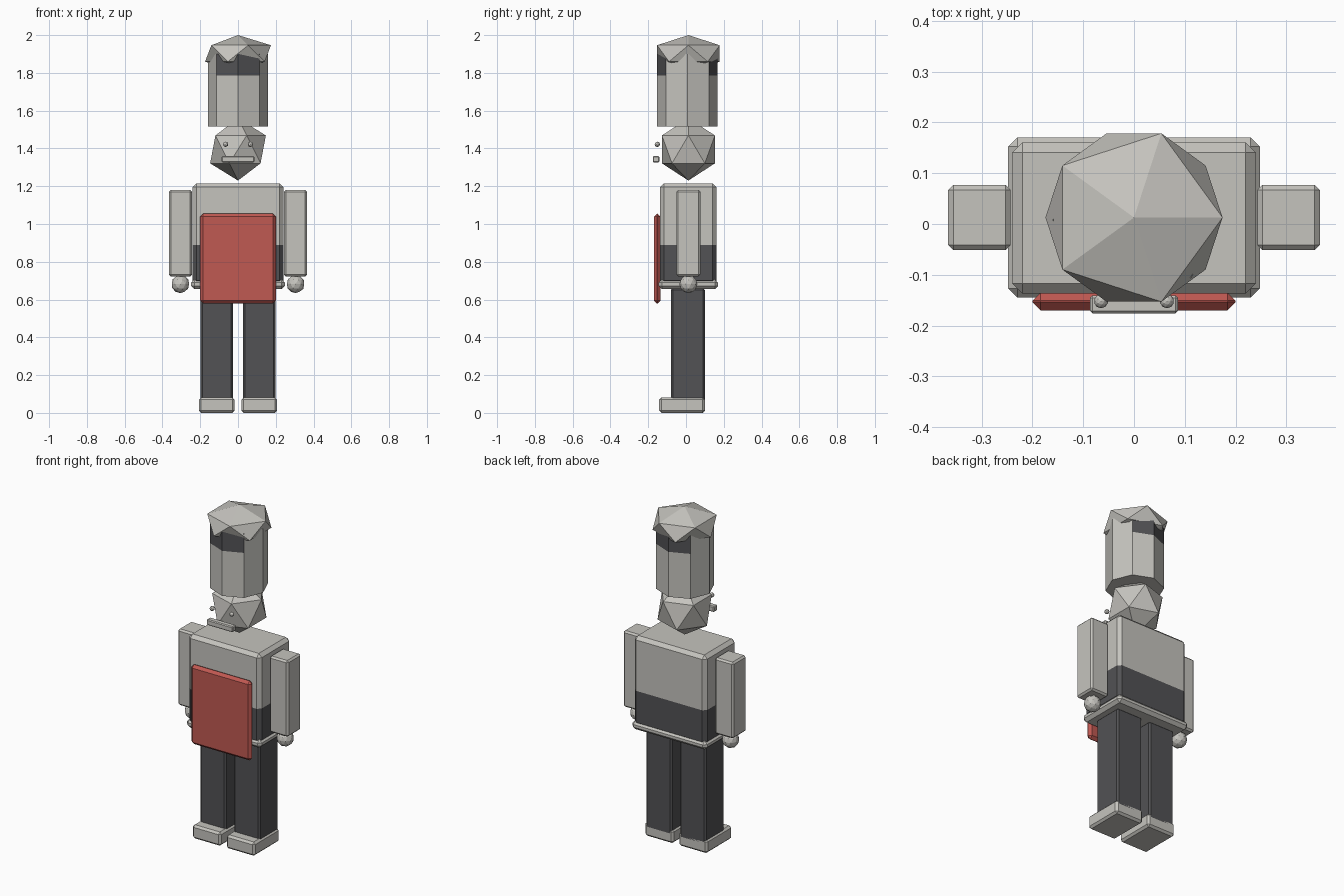
import bpy, bmesh, math
from mathutils import Matrix

if "Cube" in bpy.data.objects:
    bpy.data.objects.remove(bpy.data.objects["Cube"])

CY = 0.0127  # depth of the body's centre line


def material(name, rgb):
    m = bpy.data.materials.new(name)
    m.diffuse_color = (*rgb, 1)
    m.use_nodes = True
    m.node_tree.nodes["Principled BSDF"].inputs["Base Color"].default_value = m.diffuse_color
    return m


GREY = material("light_grey", (0.56, 0.55, 0.515))
DARK = material("charcoal", (0.085, 0.085, 0.09))
RED = material("apron_red", (0.53, 0.10, 0.085))


def finish(name, bm, *mats):
    me = bpy.data.meshes.new(name)
    bm.to_mesh(me)
    bm.free()
    for m in mats:
        me.materials.append(m)
    ob = bpy.data.objects.new(name, me)
    bpy.context.collection.objects.link(ob)
    return ob


def box_bm(x, y, z, bevel):
    """Chamfered box from (min, max) ranges."""
    bm = bmesh.new()
    size = [b - a for a, b in (x, y, z)]
    mid = [(a + b) / 2 for a, b in (x, y, z)]
    bmesh.ops.create_cube(bm, size=1, matrix=Matrix.Translation(mid) @ Matrix.Diagonal((*size, 1)))
    bmesh.ops.bevel(bm, geom=bm.edges[:], offset=bevel, segments=1, affect='EDGES')
    return bm


def box(name, x, y, z, bevel, mat):
    return finish(name, box_bm(x, y, z, bevel), mat)


def ball(name, loc, radius, height, sub, mat):
    bm = bmesh.new()
    bmesh.ops.create_icosphere(bm, subdivisions=sub, radius=1,
                               matrix=Matrix.Translation(loc) @ Matrix.Diagonal((radius, radius, height, 1)))
    return finish(name, bm, mat)


def cut(bm, z):
    bmesh.ops.bisect_plane(bm, geom=bm.verts[:] + bm.edges[:] + bm.faces[:],
                           plane_co=(0, 0, z), plane_no=(0, 0, 1))


# Torso with a dark lower part
bm = box_bm((-0.24, 0.24), (CY - 0.15, CY + 0.148), (0.68, 1.215), 0.02)
cut(bm, 0.89)
for f in bm.faces:
    f.material_index = int(f.calc_center_median().z < 0.89)
finish("torso", bm, GREY, DARK)

# Belt and apron
box("belt", (-0.248, 0.248), (CY - 0.158, CY + 0.158), (0.655, 0.707), 0.018, GREY)
box("apron", (-0.2, 0.2), (-0.17, -0.135), (0.578, 1.055), 0.016, RED)

# Limbs on both sides
for side, s in (("left", -1), ("right", 1)):
    def span(a, b):
        return tuple(sorted((s * a, s * b)))
    box(side + "_arm", span(0.243, 0.366), (CY - 0.064, CY + 0.064), (0.723, 1.18), 0.01, GREY)
    ball(side + "_hand", (s * 0.305, CY, 0.682), 0.048, 0.048, 2, GREY)
    box(side + "_leg", span(0.026, 0.199), (-0.08, 0.1), (0.05, 0.66), 0.01, DARK)
    box(side + "_shoe", span(0.018, 0.207), (-0.142, 0.1), (0.0, 0.082), 0.012, GREY)
    ball(side + "_eye", (s * 0.065, -0.152, 1.422), 0.014, 0.014, 2, GREY)

# Head and mouth bar
ball("head", (0, CY, 1.395), 0.165, 0.165, 1, GREY)
box("mouth", (-0.087, 0.087), (-0.176, -0.141), (1.326, 1.36), 0.005, GREY)

# Tall eight-sided hat with dark patches at the front and back
bm = bmesh.new()
bmesh.ops.create_cone(bm, cap_ends=True, segments=8, radius1=0.16, radius2=0.16, depth=0.385,
                      matrix=Matrix.Translation((0, CY - 0.005, 1.7075)))
cut(bm, 1.785)
bm.normal_update()
for f in bm.faces:
    f.material_index = int(f.calc_center_median().z > 1.785 and abs(f.normal.y) > 0.8)
finish("hat_band", bm, GREY, DARK)

# Puffy hat crown
ball("hat_crown", (0, CY, 1.903), 0.195, 0.097, 1, GREY)
